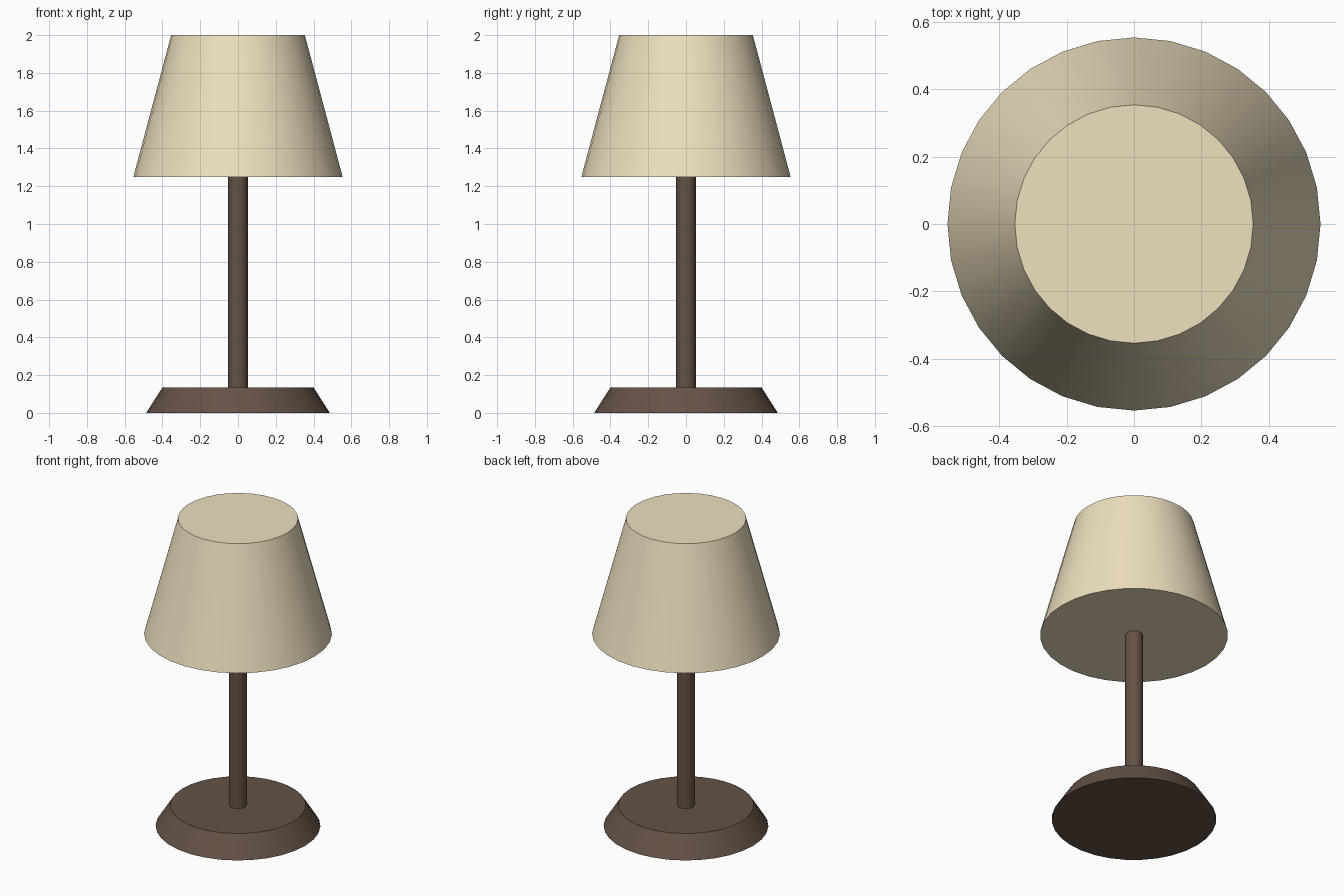
import bpy

if "Cube" in bpy.data.objects:
    bpy.data.objects.remove(bpy.data.objects["Cube"])


def material(name, color):
    mat = bpy.data.materials.new(name)
    mat.diffuse_color = color
    mat.use_nodes = True
    mat.node_tree.nodes["Principled BSDF"].inputs["Base Color"].default_value = mat.diffuse_color
    return mat


def frustum(name, r_bottom, r_top, z0, z1, mat, sides=32):
    bpy.ops.mesh.primitive_cone_add(vertices=sides, radius1=r_bottom, radius2=r_top,
                                    depth=z1 - z0, location=(0, 0, (z0 + z1) / 2))
    obj = bpy.context.object
    obj.name = name
    obj.data.materials.append(mat)
    bpy.ops.object.shade_smooth_by_angle()
    return obj


wood = material("dark_wood", (0.13, 0.085, 0.06, 1))
fabric = material("cream_fabric", (0.86, 0.75, 0.52, 1))

# Tapered foot, slim stem and closed conical shade
frustum("base", 0.486, 0.40, 0, 0.135, wood)
frustum("stem", 0.052, 0.052, 0.135, 1.25, wood)
frustum("shade", 0.554, 0.354, 1.25, 2.0, fabric)
